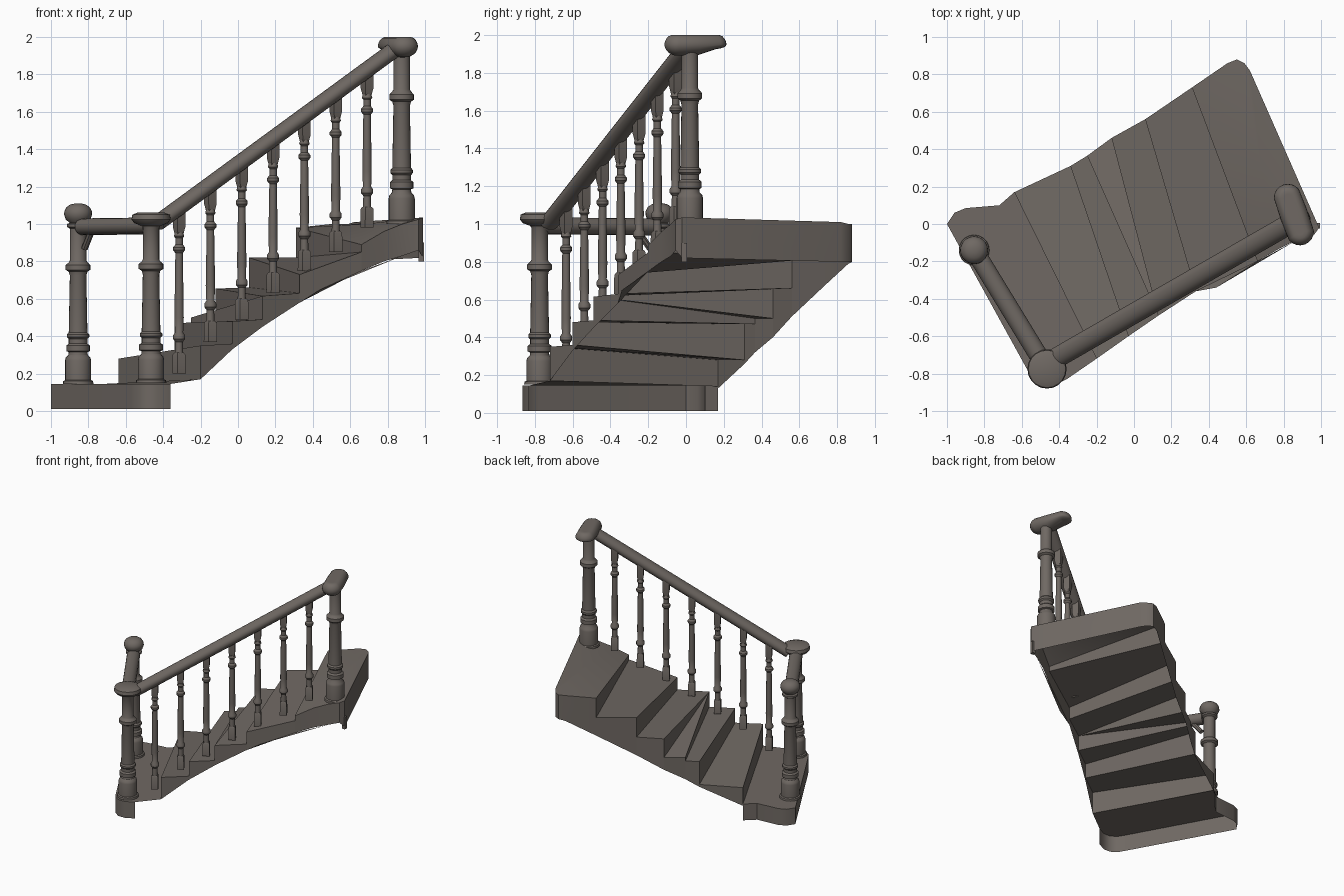
import bpy, bmesh, math
from mathutils import Vector

cube = bpy.data.objects.get("Cube")
if cube:
    bpy.data.objects.remove(cube, do_unlink=True)

stone = bpy.data.materials.new("grey_brown_stone")
stone.use_nodes = True
COLOUR = (0.16, 0.14, 0.125, 1)
stone.diffuse_color = COLOUR
stone.node_tree.nodes["Principled BSDF"].inputs["Base Color"].default_value = COLOUR


def finish(name, bm, angle=35):
    bmesh.ops.remove_doubles(bm, verts=bm.verts, dist=0.0005)
    bmesh.ops.recalc_face_normals(bm, faces=bm.faces)
    mesh = bpy.data.meshes.new(name)
    bm.to_mesh(mesh)
    bm.free()
    mesh.materials.append(stone)
    ob = bpy.data.objects.new(name, mesh)
    bpy.context.collection.objects.link(ob)
    bpy.ops.object.select_all(action='DESELECT')
    ob.select_set(True)
    bpy.context.view_layer.objects.active = ob
    bpy.ops.object.shade_smooth_by_angle(angle=math.radians(angle))


def face(bm, *points):
    bm.faces.new([bm.verts.new(p) for p in points])


def lathe(bm, x, y, z, profile, sides=16, turn=0):
    """Sweep (radius, height) pairs round an upright axis."""
    rings = []
    for r, h in profile:
        rings.append([bm.verts.new((x + r * math.cos(turn + math.tau * i / sides),
                                    y + r * math.sin(turn + math.tau * i / sides), z + h))
                      for i in range(sides)])
    for a, b in zip(rings, rings[1:]):
        for i in range(sides):
            j = (i + 1) % sides
            bm.faces.new((a[i], a[j], b[j], b[i]))
    bm.faces.new(rings[0])
    bm.faces.new(rings[-1])


def rod(bm, a, b, wide, tall, sides=16):
    """Oval bar between two points."""
    a, b = Vector(a), Vector(b)
    d = (b - a).normalized()
    side = d.cross(Vector((0, 0, 1))).normalized()
    up = side.cross(d)
    rings = []
    for p in (a, b):
        rings.append([bm.verts.new(p + side * wide * math.cos(t) + up * tall * math.sin(t))
                      for t in (math.tau * i / sides for i in range(sides))])
    for i in range(sides):
        j = (i + 1) % sides
        bm.faces.new((rings[0][i], rings[0][j], rings[1][j], rings[1][i]))
    for r in rings:
        bm.faces.new(r)


# Bottom platform: open shell with rounded front corners
wall = [(-.64, .17), (-.72, .1), (-.9, .085), (-.96, .06), (-1, 0), (-.57, -.78),
        (-.54, -.83), (-.49, -.865), (-.43, -.865), (-.36, -.83)]
bm = bmesh.new()
face(bm, *[(x, y, .145) for x, y in wall], (-.2, -.72, .17))
for (x1, y1), (x2, y2) in zip(wall, wall[1:]):
    face(bm, (x1, y1, .01), (x2, y2, .01), (x2, y2, .145), (x1, y1, .145))
finish("bottom_platform", bm)

# Riser ends: x, y, foot height, top height, skirt height.
# The third and fourth risers meet at the rail and form a winder wedge.
rail_side = [(-.2, -.72, .17, .35, .17), (-.03, -.6, .36, .48, .33), (.13, -.49, .49, .615, .45),
             (.13, -.49, .615, .615, .45), (.33, -.36, .63, .73, .58), (.66, -.2, .85, .89, .75)]
back_side = [(-.64, .17, .14, .28, .13), (-.34, .31, .28, .47, .26), (-.25, .365, .47, .5, .32),
             (-.12, .46, .5, .655, .4), (.06, .56, .66, .82, .51), (.31, .73, .82, .98, .67)]
steps = bmesh.new()
skirts = bmesh.new()
pairs = list(zip(rail_side, back_side))
for f, b in pairs:
    face(steps, (*f[:2], f[2]), (*b[:2], b[2]), (*b[:2], b[3]), (*f[:2], f[3]))
for (f, b), (f2, b2) in zip(pairs, pairs[1:]):
    face(steps, (*f[:2], f[3]), (*b[:2], b[3]), (*b2[:2], b2[2]), (*f2[:2], f2[2]))
    for p, q in ((f, f2), (b, b2)):
        face(skirts, (*p[:2], p[3]), (*p[:2], p[4]), (*q[:2], q[4]), (*q[:2], q[2]))
face(skirts, (.33, -.36, .58), (.44, -.34, .65), (.66, -.2, .75))
finish("steps", steps, 20)
finish("side_skirts", skirts, 5)

# Top landing: sloped top with a deep rim, open beneath
rim = [(.66, -.2, .89, .75), (.78, -.13, .96, .8), (.88, -.08, 1.0, .83), (.965, -.055, 1.025, .86),
       (.99, -.02, 1.035, .82), (.62, .82, 1.01, .8), (.59, .86, 1.0, .8), (.55, .88, 1.0, .8),
       (.5, .86, 1.0, .79), (.31, .73, .98, .67)]
bm = bmesh.new()
centre = (.68, .3, 1.0)
for p, q in zip(rim, rim[1:]):
    face(bm, p[:3], q[:3], (*q[:2], q[3]), (*p[:2], p[3]))
    face(bm, centre, p[:3], q[:3])
face(bm, centre, rim[-1][:3], rim[0][:3])
face(bm, (.44, -.34, .65), (.88, -.08, .83), (.66, -.2, .75))
finish("top_landing", bm)
bm = bmesh.new()
lathe(bm, .98, -.01, .8, [(.02, 0), (.02, .1)], 4, math.pi / 4)
finish("landing_bracket", bm)

# Newel posts: turned base, rings and shaft
base = [(.082, 0), (.08, .015), (.07, .02), (.07, .125), (.066, .14), (.052, .155), (.05, .17),
        (.063, .175), (.063, .205), (.05, .215), (.05, .24), (.06, .25), (.06, .265), (.05, .275)]
upper = [(.044, .58), (.05, .6), (.066, .61), (.066, .635), (.05, .65), (.044, .66), (.044, .83)]
ball = [(.06, .84), (.06, .855), (.045, .86), (.066, .88), (.075, .905), (.073, .925),
        (.062, .945), (.042, .959), (.015, .965)]
disc = [(.05, .84), (.09, .855), (.105, .875), (.1, .9), (.07, .912)]
posts = {"bottom_outer_newel": (-.855, -.14, .145, 1, ball),
         "bottom_corner_newel": (-.465, -.775, .15, 1, disc),
         "top_newel": (.875, .02, 1.0, 1.09, [(.044, .86)])}
for name, (x, y, z, stretch, cap) in posts.items():
    bm = bmesh.new()
    lathe(bm, x, y, z, [(r, h * stretch) for r, h in base + upper + cap], 20)
    finish(name, bm)

# Handrails
bm = bmesh.new()
rod(bm, (-.43, -.725, 1.005), (.84, .005, 1.935), .055, .042)
finish("stair_handrail", bm)
bm = bmesh.new()
rod(bm, (-.83, -.18, .985), (-.47, -.77, .99), .05, .045)
rod(bm, (-.82, -.19, .87), (-.78, -.26, .97), .018, .018, 8)
finish("lower_handrail", bm)

# Rounded scroll on top of the upper newel, flat on top and thinner at its back end
bm = bmesh.new()
bmesh.ops.create_uvsphere(bm, u_segments=20, v_segments=12, radius=1)
axis = Vector((-.09, .25, 0)).normalized()
across = Vector((axis.y, -axis.x, 0))
for v in bm.verts:
    x, y, z = v.co
    along = x * .075 + (.095 if x > .01 else -.095 if x < -.01 else 0)
    height = min(.05, z * .062) if z > 0 else z * (.025 if x > .01 else .06)
    v.co = Vector((.855, .05, 1.95)) + axis * along + across * y * .075 + Vector((0, 0, height))
finish("top_rail_scroll", bm)

# Balusters: square foot and head with a turned shaft between
feet = [.2, .37, .49, .63, .75, .85, .98]
turn = math.atan2(.77, 1.35) + math.pi / 4
for i, z in enumerate(feet):
    t = i / 6
    x, y = -.315 + 1.005 * t, -.635 + .58 * t
    height = 1.085 + .74 * t - z
    bm = bmesh.new()
    lathe(bm, x, y, z, [(.037, 0), (.036, .1), (.026, .112)], 4, turn)
    lathe(bm, x, y, z, [(.022, .1), (.02, .17), (.032, .185), (.032, .205), (.022, .22), (.025, .3),
                        (.02, height - .24), (.032, height - .225), (.032, height - .21),
                        (.02, height - .195), (.02, height - .16), (.028, height - .15),
                        (.022, height - .13)], 12)
    lathe(bm, x, y, z, [(.024, height - .14), (.035, height - .1), (.035, height)], 4, turn)
    finish(f"baluster_{i + 1}", bm)
